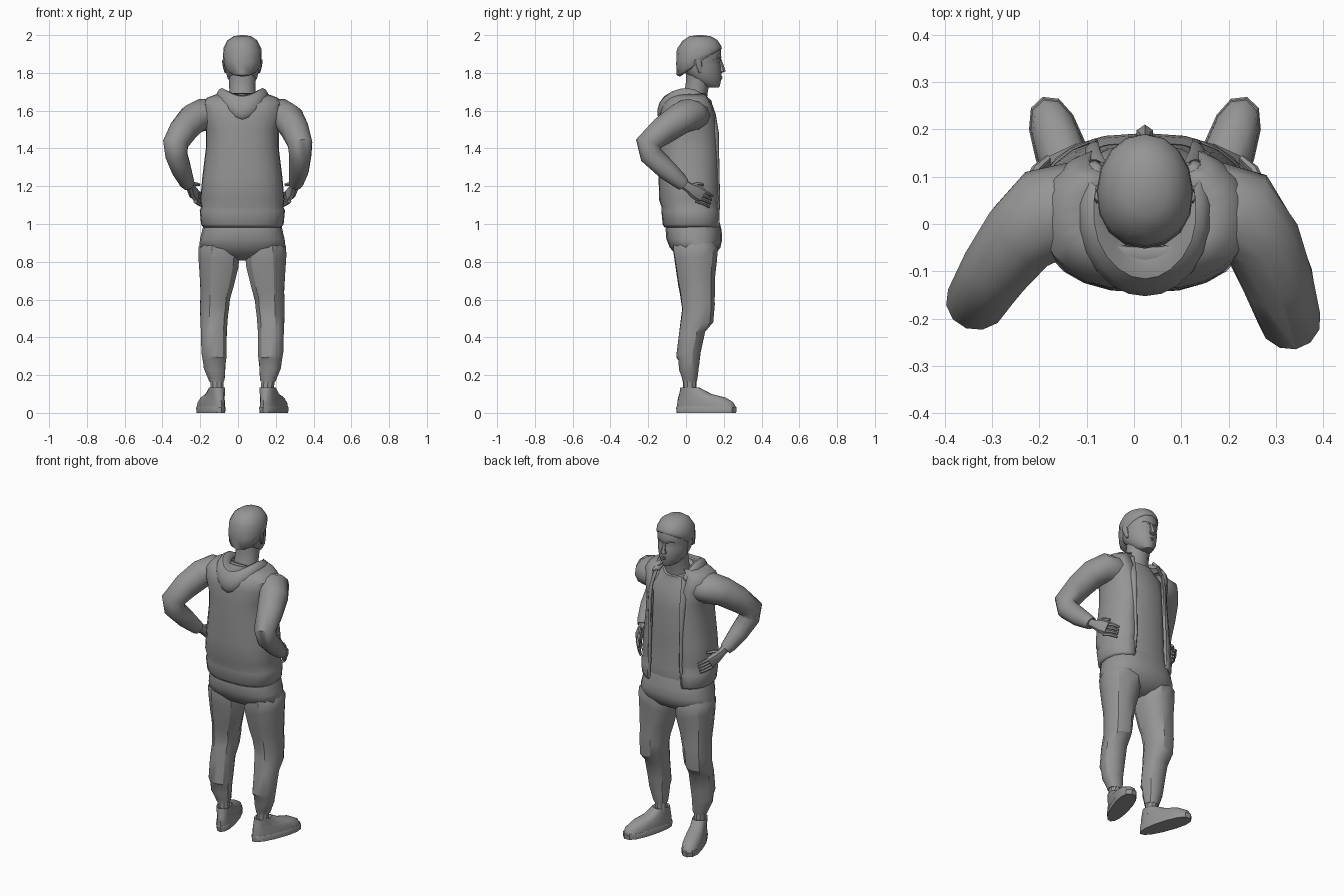
import bpy, bmesh, math
from mathutils import Vector

CX = 0.023  # centre line of the body
GREY = bpy.data.materials.new("dark_grey")
GREY.diffuse_color = (0.3, 0.3, 0.3, 1)


def loft(name, rings, closed=True, caps=True, thick=0, sub=0, angle=35):
    """Skin a list of point rings into one object."""
    bm = bmesh.new()
    rows = [[bm.verts.new(p) for p in r] for r in rings]
    n = len(rows[0])
    for a, b in zip(rows, rows[1:]):
        for i in range(n if closed else n - 1):
            j = (i + 1) % n
            bm.faces.new((a[i], a[j], b[j], b[i]))
    if caps and closed:
        bm.faces.new(rows[0][::-1])
        bm.faces.new(rows[-1])
    bmesh.ops.recalc_face_normals(bm, faces=bm.faces)
    me = bpy.data.meshes.new(name)
    bm.to_mesh(me)
    bm.free()
    me.materials.append(GREY)
    ob = bpy.data.objects.new(name, me)
    bpy.context.collection.objects.link(ob)
    bpy.ops.object.select_all(action='DESELECT')
    ob.select_set(True)
    bpy.context.view_layer.objects.active = ob
    bpy.ops.object.shade_smooth_by_angle(angle=math.radians(angle))
    if thick:
        m = ob.modifiers.new("thickness", 'SOLIDIFY')
        m.thickness, m.offset = thick, 0
    if sub:
        ob.modifiers.new("smooth", 'SUBSURF').levels = sub
        ob.modifiers["smooth"].render_levels = sub
    return ob


def oval(z, cx, cy, rx, ry, n=14, e=0.85, gap=0.0, egg=0.0, tilt=0.0, turn=0.0, lean=0.0):
    """Horizontal rounded ring starting at the chest side (+y); gap leaves it open there."""
    pts = []
    for i in range(n):
        a = gap + (2 * math.pi - 2 * gap) * i / (n - 1) if gap else 2 * math.pi * i / n
        s, c = math.sin(a), math.cos(a)
        x = rx * math.copysign(abs(s) ** e, s) * (1 - egg * c)
        y = ry * math.copysign(abs(c) ** e, c)
        ct, st = math.cos(turn), math.sin(turn)
        pts.append((cx + x * ct + y * st, cy - x * st + y * ct, z + tilt * c + lean * s))
    return pts


def tube(name, path, n=10, **kw):
    """Loft along a path of (x, y, z, half width, half height)."""
    P = [Vector(p[:3]) for p in path]
    rings, u = [], None
    for i, p in enumerate(path):
        t = Vector()
        if i:
            t += (P[i] - P[i - 1]).normalized()
        if i < len(P) - 1:
            t += (P[i + 1] - P[i]).normalized()
        t.normalize()
        u = t.cross(Vector((0, 0, 1))) if u is None else u - t * u.dot(t)
        u.normalize()
        v = u.cross(t)
        rings.append([P[i] + u * p[3] * math.cos(2 * math.pi * k / n)
                      + v * p[4] * math.sin(2 * math.pi * k / n) for k in range(n)])
    return loft(name, rings, **kw)


# head, close-cropped hair, neck
loft("head", [oval(z, CX, cy, rx, ry, 16, 0.95, egg=g) for z, cy, rx, ry, g in [
    (1.722, .145, .028, .03, .1), (1.735, .125, .05, .055, .2), (1.77, .107, .077, .08, .22),
    (1.81, .087, .089, .101, .16), (1.84, .077, .093, .108, .12), (1.855, .073, .095, .108, .1),
    (1.88, .069, .098, .118, .08), (1.93, .069, .098, .115, .04), (1.97, .072, .077, .09, 0),
    (1.992, .073, .043, .052, 0), (1.996, .073, .01, .012, 0)]], angle=50)
loft("hair", [oval(z, CX, cy, rx, ry, 16, 0.95, tilt=t, egg=.04) for z, cy, rx, ry, t in [
    (1.85, .069, .09, .1, .07), (1.858, .069, .1, .118, .07), (1.89, .069, .102, .121, .04),
    (1.93, .069, .1, .118, .012), (1.972, .073, .079, .092, .003), (1.994, .074, .046, .056, 0),
    (2.0, .074, .01, .012, 0)]], angle=60)
loft("neck", [oval(z, CX, cy, rx, ry, 12, 1) for z, cy, rx, ry in [
    (1.58, .03, .085, .07), (1.66, .045, .075, .065), (1.71, .055, .069, .062), (1.76, .066, .071, .065),
    (1.8, .07, .075, .07)]])

# face details
loft("nose", [oval(z, CX, y, rx, ry, 6, 1) for z, y, rx, ry in [
    (1.8, .18, .012, .01), (1.808, .186, .02, .024), (1.83, .183, .013, .02), (1.872, .174, .008, .014)]])
for z, y, h, nm in [(1.779, .186, .005, "upper_lip"), (1.769, .184, .005, "lower_lip")]:
    tube(nm, [(CX - .028, y - .016, z, .003, .002), (CX, y, z, .008, h),
              (CX + .028, y - .016, z, .003, .002)], 6)
for s, side in ((-1, "left"), (1, "right")):
    X = lambda d: CX + s * d
    tube(side + "_brow", [(X(.012), .181, 1.872, .007, .006), (X(.04), .17, 1.879, .008, .006),
                          (X(.068), .142, 1.87, .004, .004)], 6)
    loft(side + "_ear", [oval(z, X(d), y, .01, r, 8, 1, turn=-s * .3) for z, d, y, r in [
        (1.80, .085, .075, .008), (1.825, .091, .07, .018), (1.858, .096, .064, .022), (1.872, .096, .062, .014)]])

# shirt and open jacket
loft("shirt", [oval(z, CX, cy, rx, ry, 18, .8, tilt=t) for z, cy, rx, ry, t in [
    (1.0, .03, .19, .138, 0), (1.03, .03, .197, .144, 0), (1.08, .025, .192, .144, 0), (1.25, .02, .182, .146, 0),
    (1.45, .02, .17, .147, 0), (1.56, .015, .165, .133, 0), (1.62, .02, .13, .1, -.01),
    (1.665, .04, .082, .075, -.03)]])
loft("jacket", [oval(z, CX, cy, rx, ry, 21, .8, gap=g) for z, cy, rx, ry, g in [
    (.985, .035, .2, .142, .5), (1.0, .033, .212, .15, .46), (1.07, .03, .219, .153, .44),
    (1.09, .027, .21, .15, .44), (1.13, .022, .216, .158, .42), (1.25, .02, .205, .158, .44),
    (1.4, .02, .186, .158, .46), (1.5, .018, .186, .153, .46), (1.58, .014, .21, .146, .46),
    (1.63, .013, .21, .132, .5), (1.662, .018, .185, .108, .55), (1.688, .03, .115, .082, .65)]],
    closed=False, thick=.014)

# draped hood: four half rows, each mirrored across the spine
hood = [
    [(0, -.135, 1.53), (.065, -.126, 1.58), (.13, -.06, 1.65), (.147, .04, 1.672), (.125, .125, 1.625)],
    [(0, -.165, 1.575), (.072, -.145, 1.625), (.13, -.07, 1.685), (.138, .04, 1.705), (.112, .145, 1.64)],
    [(0, -.125, 1.69), (.055, -.105, 1.7), (.108, -.04, 1.73), (.113, .045, 1.732), (.092, .138, 1.655)],
    [(0, -.05, 1.665), (.04, -.04, 1.67), (.07, 0, 1.685), (.078, .05, 1.685), (.08, .115, 1.63)]]
loft("hood", [[(CX - x, y, z) for x, y, z in r[:0:-1]] + [(CX + x, y, z) for x, y, z in r]
              for r in hood], closed=False, thick=.012, sub=1, angle=60)

# lapel edges running down both jacket fronts
for s, side in ((-1, "left"), (1, "right")):
    X = lambda d: CX + s * d
    tube(side + "_lapel", [(X(d), y, z, w, .008) for d, y, z, w in [
        (.095, .12, 1.655, .016), (.112, .145, 1.58, .02), (.112, .163, 1.48, .017),
        (.108, .168, 1.3, .01), (.108, .172, 1.13, .01), (.115, .168, 1.0, .008)]], 8, angle=60)

# sleeves, one path per arm because the pose is uneven
for side, path in {
    "left": [(-.06, .03, 1.575, .07, .06), (-.13, .025, 1.575, .105, .084), (-.19, .018, 1.578, .1, .086),
             (-.238, -.025, 1.555, .086, .082), (-.29, -.095, 1.495, .075, .076), (-.33, -.16, 1.425, .065, .071),
             (-.326, -.155, 1.365, .058, .062), (-.3, -.09, 1.29, .052, .055), (-.272, -.03, 1.225, .04, .042),
             (-.262, -.012, 1.208, .034, .036)],
    "right": [(.106, .03, 1.575, .07, .06), (.176, .025, 1.575, .105, .084), (.232, .018, 1.578, .098, .086),
              (.27, -.035, 1.555, .084, .082), (.303, -.12, 1.495, .075, .076), (.328, -.2, 1.425, .065, .071),
              (.33, -.185, 1.365, .058, .062), (.323, -.1, 1.285, .052, .055), (.309, -.03, 1.225, .04, .042),
              (.303, -.012, 1.208, .034, .036)],
}.items():
    tube(side + "_sleeve", path, 12, angle=50)

# hands resting on the hips
for s, side in ((-1, "left"), (1, "right")):
    X = lambda d: CX + s * d
    tube(side + "_palm", [(X(.285), -.025, 1.22, .024, .026), (X(.276), .012, 1.195, .022, .027),
                          (X(.264), .05, 1.172, .021, .04), (X(.243), .085, 1.15, .016, .04)], 8)
    for k in range(4):
        z = 1.178 - .019 * k
        y = .088 - .006 * k
        tube(f"{side}_finger_{k + 1}", [(X(.25), y - .015, z, .011, .011), (X(.23), y + .028, z - .014, .01, .01),
                                        (X(.203), y + .052, z - .03, .007, .007)], 6)
    tube(side + "_thumb", [(X(.272), .03, 1.2, .013, .015), (X(.252), .065, 1.212, .011, .012),
                           (X(.228), .09, 1.208, .008, .008)], 6)

# trousers: seat, then legs with knee and cuff folds
loft("trouser_seat", [oval(z, CX, cy, rx, ry, 20, .82) for z, cy, rx, ry in [
    (1.06, .035, .19, .13), (.97, .04, .212, .148), (.92, .044, .224, .148),
    (.875, .048, .229, .134), (.835, .05, .14, .1), (.808, .052, .04, .05)]], angle=60)
for s, side in ((-1, "left"), (1, "right")):
    X = lambda d: CX + s * d
    loft(side + "_trouser_leg", [oval(z, X(d), y, rx, ry, 12, .88, tilt=t, lean=s * l, turn=s * .2)
                                 for z, d, y, rx, ry, t, l in [
        (.94, .115, .045, .08, .1, 0, 0), (.87, .122, .05, .112, .122, 0, .01), (.8, .127, .053, .108, .113, .01, .03),
        (.7, .137, .056, .091, .1, .02, .03), (.62, .144, .06, .078, .094, -.01, .03), (.56, .147, .066, .078, .088, .01, 0),
        (.5, .149, .06, .074, .086, -.02, -.01), (.43, .151, .033, .07, .07, 0, 0), (.31, .15, .013, .068, .066, .015, .01),
        (.265, .149, .014, .061, .056, -.015, .01), (.235, .147, .016, .058, .053, .01, 0),
        (.185, .138, .02, .046, .042, 0, 0), (.165, .136, .02, .04, .038, 0, 0)]], angle=32)
    # ankle and shoe
    loft(side + "_ankle", [oval(z, X(d), .02, r, r, 10, 1) for z, d, r in [
        (.09, .132, .038), (.14, .134, .036), (.2, .137, .038)]])
    shoe = lambda rows: [oval(z, X(.127 + .33 * c), c, rx, ry, 14, .85, turn=s * .32, egg=g)
                         for z, c, rx, ry, g in rows]
    loft(side + "_sole", shoe([(0, .108, .053, .166, -.16), (.028, .108, .055, .169, -.16),
                               (.034, .108, .052, .165, -.16)]))
    loft(side + "_shoe", shoe([(.03, .108, .052, .164, -.16), (.055, .103, .051, .157, -.16),
                               (.082, .083, .046, .132, -.12), (.1, .05, .042, .09, 0),
                               (.135, .02, .041, .05, 0), (.13, .02, .034, .042, 0)]), angle=50)
